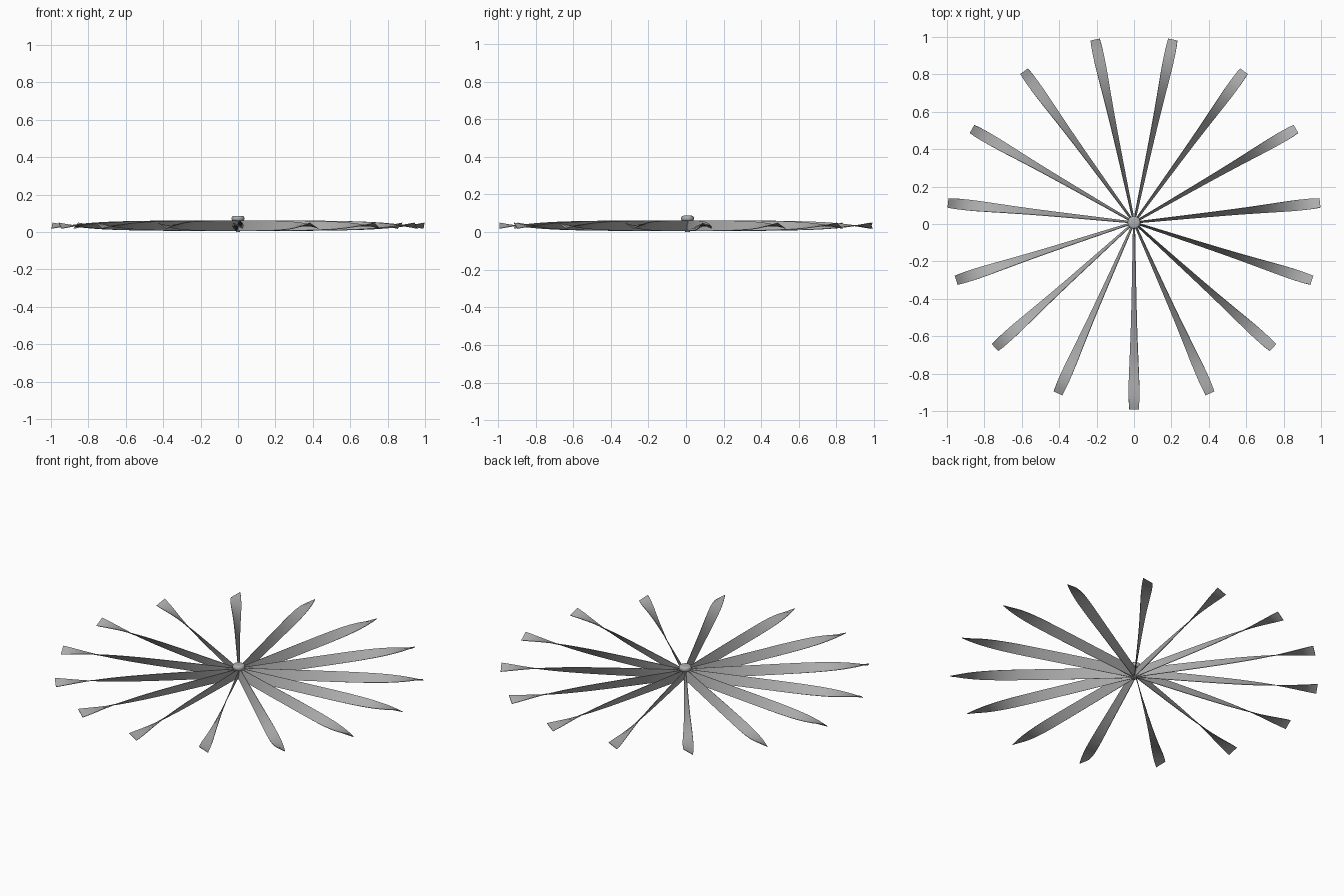
import bpy, bmesh, math

if "Cube" in bpy.data.objects:
    bpy.data.objects.remove(bpy.data.objects["Cube"], do_unlink=True)

BLADES = 15
CENTRE_Y = 0.008      # hub offset that centres the odd-numbered fan
MID_Z = 0.034
CHORD = 0.058
THICK = 0.003
STATIONS = 32

# Single grey metal
metal = bpy.data.materials.new("grey metal")
metal.use_nodes = True
colour = (0.42, 0.42, 0.42, 1)
metal.diffuse_color = colour
metal.node_tree.nodes["Principled BSDF"].inputs["Base Color"].default_value = colour


def finish(obj):
    """Smooth the curved faces and keep the hard edges."""
    bpy.ops.object.select_all(action="DESELECT")
    obj.select_set(True)
    bpy.context.view_layer.objects.active = obj
    bpy.ops.object.shade_smooth_by_angle(angle=math.radians(35))


def pitch(r):
    """Blade angle: steep at the hub, rolling past flat at the tip."""
    return math.radians(82 - 38 * r - 76 * r ** 5)


# Twisted blade along +x: thin rectangular sections joined in a strip
def blade_mesh():
    bm = bmesh.new()
    rings = []
    for i in range(STATIONS + 1):
        r = 0.006 + (1.0 - 0.006) * i / STATIONS
        c, s = math.cos(pitch(r)), math.sin(pitch(r))
        ring = []
        for u, v in ((-1, -1), (1, -1), (1, 1), (-1, 1)):
            a, b = u * CHORD / 2, v * THICK / 2
            ring.append(bm.verts.new((r, a * c - b * s, a * s + b * c)))
        rings.append(ring)
    for lo, hi in zip(rings, rings[1:]):
        for k in range(4):
            n = (k + 1) % 4
            bm.faces.new((lo[k], lo[n], hi[n], hi[k]))
    bm.faces.new(rings[0])
    bm.faces.new(rings[-1])
    bmesh.ops.recalc_face_normals(bm, faces=bm.faces)
    mesh = bpy.data.meshes.new("blade")
    bm.to_mesh(mesh)
    bm.free()
    mesh.materials.append(metal)
    return mesh


# Ring of blades sharing one mesh
mesh = blade_mesh()
for i in range(BLADES):
    blade = bpy.data.objects.new(f"blade_{i + 1}", mesh)
    blade.location = (0, CENTRE_Y, MID_Z)
    blade.rotation_euler.z = math.radians(-90) + i * math.tau / BLADES
    bpy.context.collection.objects.link(blade)
    if i == 0:
        finish(blade)


def disc(name, radius, z0, z1, bevel):
    bpy.ops.mesh.primitive_cylinder_add(
        vertices=32, radius=radius, depth=z1 - z0,
        location=(0, CENTRE_Y, (z0 + z1) / 2))
    obj = bpy.context.object
    obj.name = name
    obj.data.materials.append(metal)
    if bevel:
        mod = obj.modifiers.new("rounded rim", "BEVEL")
        mod.width = bevel
        mod.segments = 4
        bpy.ops.object.modifier_apply(modifier=mod.name)
    finish(obj)


# Hub: slim core and rounded cap
disc("hub_core", 0.012, 0.0, 0.065, 0)
disc("hub_cap", 0.034, 0.058, 0.087, 0.012)
